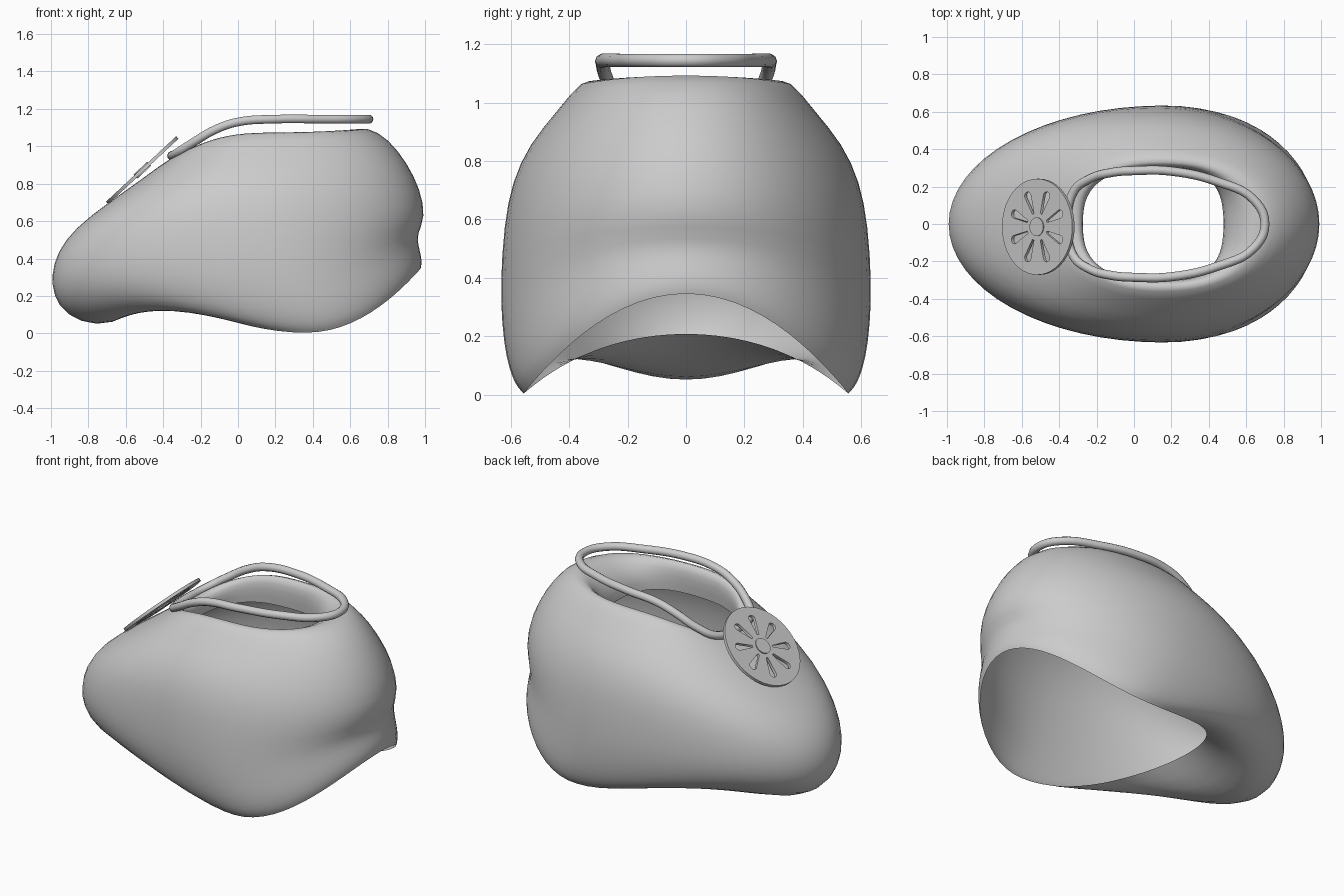
import bpy, math
from math import sin, cos, pi
from mathutils import Vector

if "Cube" in bpy.data.objects:
    bpy.data.objects.remove(bpy.data.objects["Cube"])

SEG = 32

# Shell sections: front x,z | side x,y,z | back x,z | front haunch lift | squareness
RINGS = [
    (-.41, .21, .37, .56, .00, .98, .35, .01, 1),
    (-.60, .08, .35, .58, .02, .985, .37, .07, 1),
    (-.76, .028, .33, .597, .05, .985, .40, .09, 1),
    (-.93, .09, .28, .62, .12, .98, .43, .08, 1),
    (-.995, .20, .20, .635, .24, .97, .47, .05, 1),
    (-1.005, .31, .15, .64, .38, .96, .53, .02, 1),
    (-.975, .43, .12, .628, .58, 1.01, .62, 0, 1),
    (-.88, .56, .10, .60, .73, .98, .77, 0, 1),
    (-.70, .695, .10, .54, .86, .91, .91, 0, 1),
    (-.50, .835, .12, .445, .97, .81, 1.04, 0, .95),
    (-.36, .94, .15, .355, 1.085, .69, 1.11, 0, .9),
    (-.30, .955, .15, .312, 1.07, .59, 1.08, 0, .8),
    (-.27, .92, .15, .30, 1.0, .49, .99, 0, .75),
    (-.28, .85, .15, .31, .90, .48, .90, 0, .75),
]


def power(v, p):
    return math.copysign(abs(v) ** p, v)


def section(fx, fz, sx, sy, sz, bx, bz, lift, p):
    pts = []
    for i in range(SEG):
        a = 2 * pi * i / SEG
        c, s = cos(a), sin(a)
        ex, ez = (bx, bz) if c > 0 else (fx, fz)
        z = sz + (ez - sz) * c * c
        if c < 0:
            z += lift * sin(2 * a) ** 2
        pts.append((sx + (ex - sx) * abs(power(c, p)), sy * power(s, p), z))
    return pts


# Shell: lofted, open at the bottom and the top
verts = [v for r in RINGS for v in section(*r)]
faces = [(k * SEG + i, k * SEG + (i + 1) % SEG,
          (k + 1) * SEG + (i + 1) % SEG, (k + 1) * SEG + i)
         for k in range(len(RINGS) - 1) for i in range(SEG)]
mesh = bpy.data.meshes.new("shell")
mesh.from_pydata(verts, [], faces)
mesh.polygons.foreach_set("use_smooth", [True] * len(faces))
shell = bpy.data.objects.new("shell", mesh)
bpy.context.collection.objects.link(shell)
shell.modifiers.new("smooth", 'SUBSURF').levels = 1
shell.modifiers["smooth"].render_levels = 1


def new_curve(name, dims):
    cu = bpy.data.curves.new(name, 'CURVE')
    cu.dimensions = dims
    ob = bpy.data.objects.new(name, cu)
    bpy.context.collection.objects.link(ob)
    return cu, ob


# Opening rim: closed tube, mirrored half path
half = [(.64, .13, 1.145), (.45, .225, 1.145), (.2, .282, 1.145), (0, .285, 1.13),
        (-.12, .275, 1.09), (-.24, .24, 1.02), (-.325, .17, .965)]
path = ([(.70, 0, 1.145)] + half + [(-.355, 0, .95)]
        + [(x, -y, z) for x, y, z in reversed(half)])
cu, rim = new_curve("opening_rim", '3D')
sp = cu.splines.new('BEZIER')
sp.bezier_points.add(len(path) - 1)
for bp, co in zip(sp.bezier_points, path):
    bp.co = co
    bp.handle_left_type = bp.handle_right_type = 'AUTO'
sp.use_cyclic_u = True
sp.resolution_u = 6
cu.bevel_depth = .024
cu.bevel_resolution = 3

# Round plate with eight teardrop slots
cu, plate = new_curve("slotted_disc", '2D')
cu.fill_mode = 'BOTH'
cu.extrude = .009


def outline(pts):
    s = cu.splines.new('POLY')
    s.points.add(len(pts) - 1)
    for p, (x, y) in zip(s.points, pts):
        p.co = (x, y, 0, 1)
    s.use_cyclic_u = True


outline([(.257 * cos(2 * pi * i / 48), .257 * sin(2 * pi * i / 48)) for i in range(48)])
for k in range(8):
    a = (k + .5) * pi / 4
    drop = [(.075, -.006)]
    drop += [(.178 + .023 * cos(t), .023 * sin(t))
             for t in (-pi / 2 + pi * j / 8 for j in range(9))]
    drop += [(.075, .006)]
    outline([(x * cos(a) - y * sin(a), x * sin(a) + y * cos(a)) for x, y in drop])
tilt = math.radians(-43)
centre = Vector((-.512, -.015, .872))
plate.location = centre
plate.rotation_euler = (0, tilt, 0)

# Hub in the middle of the plate
bpy.ops.mesh.primitive_cylinder_add(
    vertices=24, radius=.05, depth=.03, rotation=(0, tilt, 0), location=centre)
hub = bpy.context.object
hub.name = "disc_hub"
bpy.ops.object.shade_smooth_by_angle()
